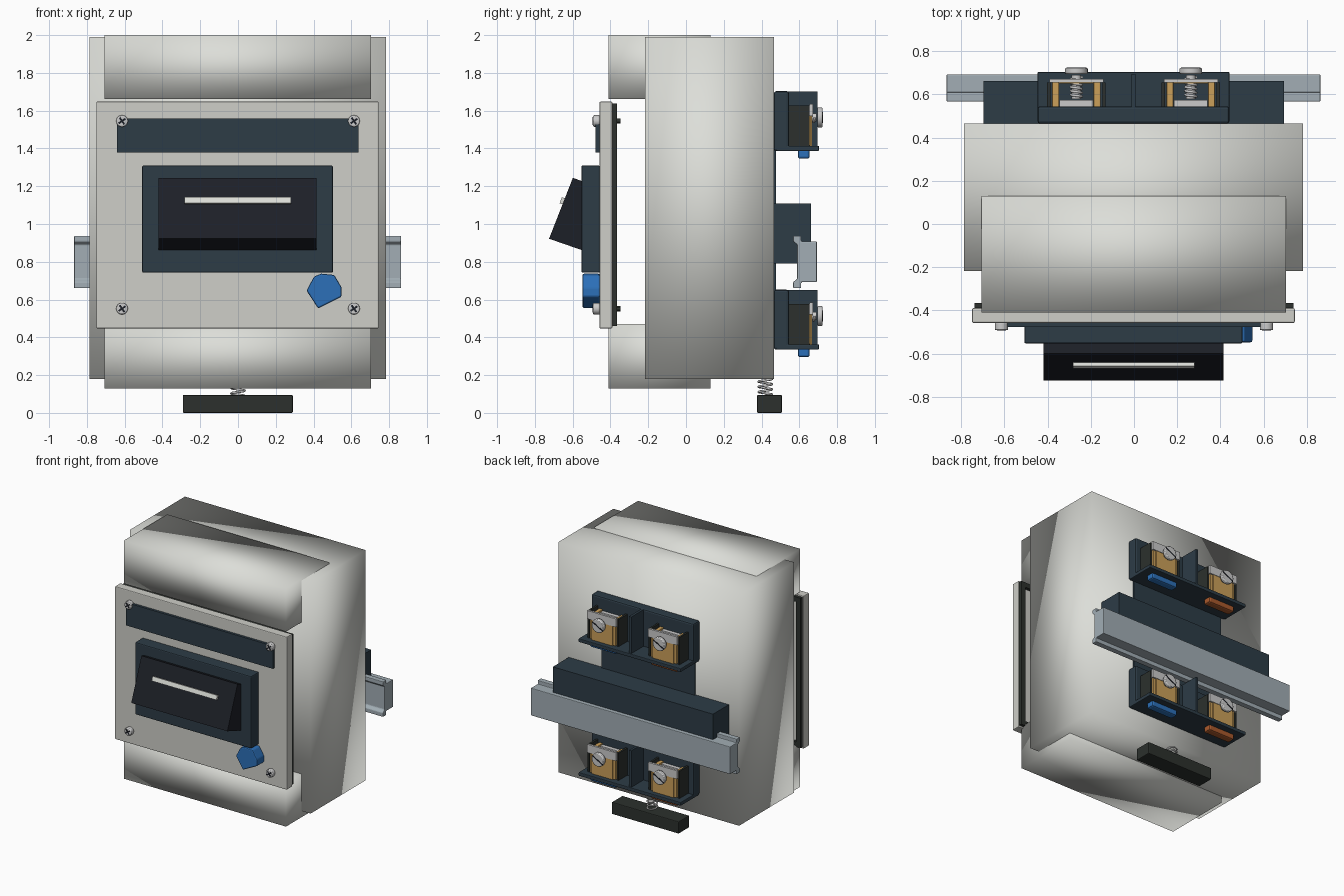
import bpy, bmesh, math
from mathutils import Matrix, Vector

if "Cube" in bpy.data.objects:
    bpy.data.objects.remove(bpy.data.objects["Cube"])


def mat(name, r, g, b):
    m = bpy.data.materials.new(name)
    m.diffuse_color = (r, g, b, 1)
    m.use_nodes = True
    m.node_tree.nodes["Principled BSDF"].inputs["Base Color"].default_value = m.diffuse_color
    return m


SHELL = mat("shell_cream", .72, .73, .69)
PANEL = mat("panel_cream", .62, .62, .58)
NAVY = mat("navy", .026, .045, .062)
BLACK = mat("black", .012, .014, .02)
RUBBER = mat("rubber", .025, .03, .026)
BLUE = mat("blue", .025, .16, .48)
ORANGE = mat("orange", .4, .1, .025)
BRASS = mat("brass", .6, .35, .1)
STEEL = mat("steel", .6, .6, .58)
RAIL = mat("rail_grey", .36, .42, .46)


def finish(name, bm, m, bevel=0.0, smooth=False):
    bmesh.ops.recalc_face_normals(bm, faces=bm.faces)
    for f in bm.faces:
        f.smooth = smooth
    me = bpy.data.meshes.new(name)
    bm.to_mesh(me)
    bm.free()
    ob = bpy.data.objects.new(name, me)
    bpy.context.collection.objects.link(ob)
    me.materials.append(m)
    if bevel:
        b = ob.modifiers.new("bevel", 'BEVEL')
        b.width, b.segments = bevel, 2
    return ob


def box(name, x, y, z, m, bevel=0.0, smooth=False):
    """Box from (min, max) ranges."""
    bm = bmesh.new()
    bmesh.ops.create_cube(bm, size=1)
    for v in bm.verts:
        v.co = Vector([(r[0] + r[1]) / 2 + c * (r[1] - r[0]) for r, c in zip((x, y, z), v.co)])
    return finish(name, bm, m, bevel, smooth)


def cyl_y(name, x, z, r, y0, y1, m, bevel=0.0, n=24):
    """Cylinder lying along y."""
    bm = bmesh.new()
    bmesh.ops.create_cone(bm, cap_ends=True, segments=n, radius1=r, radius2=r, depth=y1 - y0,
                          matrix=Matrix.Translation((x, (y0 + y1) / 2, z)) @ Matrix.Rotation(math.pi / 2, 4, 'X'))
    ob = finish(name, bm, m, bevel)
    bpy.ops.object.select_all(action='DESELECT')
    ob.select_set(True)
    bpy.context.view_layer.objects.active = ob
    bpy.ops.object.shade_smooth_by_angle()
    return ob


def prism(name, pts, axis, a, b, m, bevel=0.0):
    """Outline extruded along x (pts = y,z) or along y (pts = x,z)."""
    bm = bmesh.new()
    at = lambda p, d: (d, p[0], p[1]) if axis == 'x' else (p[0], d, p[1])
    f = bm.faces.new([bm.verts.new(at(p, a)) for p in pts])
    ext = bmesh.ops.extrude_face_region(bm, geom=[f])
    vec = (b - a, 0, 0) if axis == 'x' else (0, b - a, 0)
    bmesh.ops.translate(bm, vec=vec, verts=[e for e in ext["geom"] if isinstance(e, bmesh.types.BMVert)])
    return finish(name, bm, m, bevel)


def coil(name, origin, axis, r, length, turns, wire, m):
    cu = bpy.data.curves.new(name, 'CURVE')
    cu.dimensions = '3D'
    cu.bevel_depth, cu.bevel_resolution, cu.use_fill_caps = wire, 2, True
    sp = cu.splines.new('POLY')
    n = turns * 16
    sp.points.add(n)
    for i, p in enumerate(sp.points):
        t = 2 * math.pi * turns * i / n
        c, s, h = r * math.cos(t), r * math.sin(t), length * i / n
        v = Vector((c, h, s) if axis == 'y' else (c, s, h)) + Vector(origin)
        p.co = (*v, 1)
    cu.materials.append(m)
    bpy.context.collection.objects.link(bpy.data.objects.new(name, cu))


# Housing: rear shell and the two front blocks
box("rear_shell", (-.787, .783), (-.217, .465), (.18, 1.99), SHELL, smooth=True)
box("upper_front_block", (-.706, .704), (-.41, .13), (1.662, 2.0), SHELL, smooth=True)
box("lower_front_block", (-.706, .704), (-.41, .13), (.13, .47), SHELL, smooth=True)

# Front panel with gasket frame behind it
box("front_panel", (-.75, .745), (-.458, -.39), (.447, 1.648), PANEL, .006)
for s in (-1, 1):
    box("gasket_side", sorted((s * .70, s * .74)), (-.39, -.366), (.46, 1.637), RUBBER)
    zc = 1.048 + s * .57
    box("gasket_rail", (-.70, .70), (-.39, -.366), (zc - .019, zc + .019), RUBBER)
box("label_strip", (-.64, .638), (-.478, -.456), (1.378, 1.558), NAVY)

# Panel screws with cross recess marks
for x in (-.614, .614):
    for z in (.552, 1.545):
        cyl_y("panel_screw_head", x, z, .031, -.492, -.456, STEEL, .006)
        cyl_y("panel_screw_tail", x, z, .014, -.40, -.347, RUBBER, n=12)
        for a in (math.radians(35), math.radians(125)):
            d = Vector((math.cos(a), math.sin(a))) * .022
            w = Vector((-math.sin(a), math.cos(a))) * .005
            pts = [(x + q.x, z + q.y) for q in (d + w, w - d, -d - w, d - w)]
            prism("panel_screw_slot", pts, 'y', -.494, -.488, BLACK)

# Rocker lever: bezel, tilted paddle, indicator bar
box("lever_bezel", (-.508, .503), (-.554, -.456), (.742, 1.31), NAVY, .008)
prism("lever_paddle", [(-.599, 1.244), (-.725, .922), (-.555, .863), (-.50, .845), (-.50, 1.21)],
      'x', -.42, .415, BLACK)
prism("indicator_bar", [(-.657, 1.142), (-.669, 1.11), (-.64, 1.10), (-.628, 1.132)],
      'x', -.283, .28, SHELL)

# Test button, turned out of square
prism("test_button", [(.363, .647), (.402, .721), (.44, .737), (.51, .73), (.548, .665), (.548, .615), (.424, .553)],
      'y', -.548, -.456, BLUE, .008)

# Mounting rail and its clip at the back
prism("mounting_rail", [(.567, .66), (.61, .66), (.61, .692), (.693, .692), (.693, .908), (.61, .908), (.61, .937),
                        (.567, .937), (.567, .908), (.588, .89), (.588, .71), (.567, .692)], 'x', -.868, .864, RAIL, .005)
box("rail_clip", (-.698, .694), (.465, .662), (.79, 1.108), NAVY)
box("back_plate", (-.41, .40), (.46, .476), (.345, 1.69), NAVY)


# Terminal blocks: z0 is the underside of the shelf
def terminal_block(z0):
    box("terminal_back", (-.447, .442), (.465, .545), (z0, z0 + .317), NAVY, .012)
    box("terminal_shelf", (-.447, .442), (.48, .704), (z0, z0 + .028), NAVY, .005)
    box("terminal_divider", (-.012, .008), (.53, .696), (z0 + .02, z0 + .315), NAVY)
    for x, tab in ((-.267, ORANGE), (.263, BLUE)):
        za, zb = z0 + .028, z0 + .242
        for s in (-1, 1):
            side = lambda p, q: sorted((x + s * p, x + s * q))
            box("clamp_wall", side(.12, .135), (.54, .655), (za, zb), RUBBER)
            box("clamp_liner", side(.08, .112), (.54, .66), (za, zb - .02), BRASS, .004)
        box("clamp_core", (x - .078, x + .078), (.54, .575), (za, zb - .03), STEEL)
        box("clamp_bar", (x - .09, x + .09), (.652, .668), (za, zb - .03), BRASS)
        box("pressure_plate", (x - .125, x + .125), (.655, .672), (z0 + .185, z0 + .25), STEEL)
        # Threaded clamp screw with slotted head
        zs = z0 + .178
        cyl_y("clamp_screw_shank", x, zs, .022, .58, .69, STEEL, n=16)
        coil("clamp_screw_thread", (x, .59, zs), 'y', .025, .09, 5, .006, STEEL)
        cyl_y("clamp_screw_head", x, zs, .053, .695, .723, STEEL, .006)
        prism("clamp_screw_slot", [(x - .046, zs - .02), (x - .043, zs - .029), (x + .046, zs + .02), (x + .043, zs + .029)],
              'y', .718, .7245, BLACK)
        box("colour_tab", (x - .115, x + .115), (.592, .655), (z0 - .04, z0 + .01), tab, .012)


for z0 in (1.386, .335):
    terminal_block(z0)

# Release foot hanging on a spring
box("release_foot", (-.292, .29), (.376, .508), (0, .095), RUBBER, .006)
coil("foot_spring", (0, .42, .09), 'z', .036, .11, 4, .006, STEEL)
